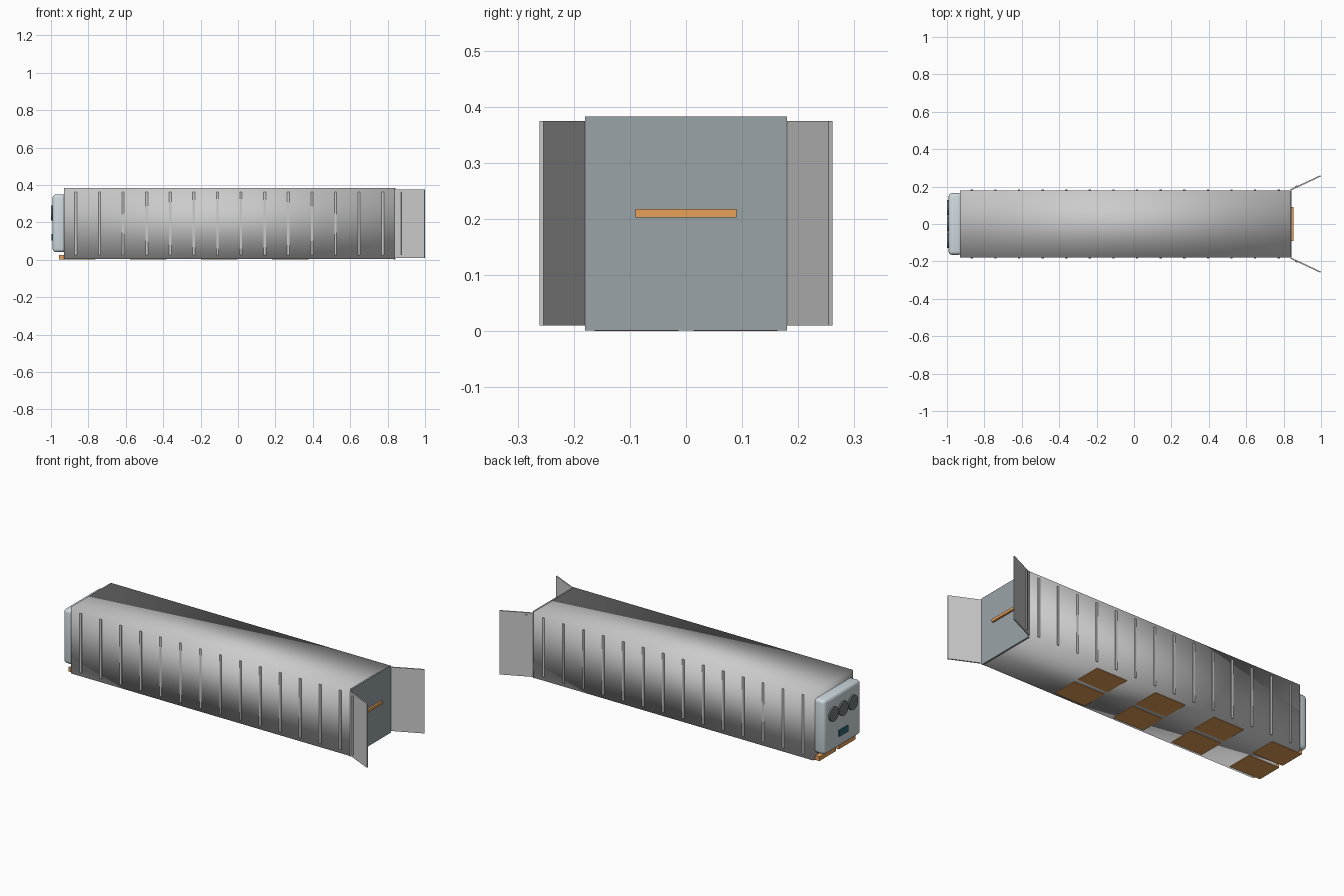
import bpy, math

if "Cube" in bpy.data.objects:
    bpy.data.objects.remove(bpy.data.objects["Cube"])


def material(name, rgb):
    m = bpy.data.materials.new(name)
    m.diffuse_color = (*rgb, 1)
    m.use_nodes = True
    m.node_tree.nodes["Principled BSDF"].inputs["Base Color"].default_value = m.diffuse_color
    return m


CLAD = material("pale_blue_grey", (0.62, 0.70, 0.74))
PANEL = material("slate", (0.32, 0.37, 0.39))
ORANGE = material("orange", (0.80, 0.36, 0.10))
DARK = material("dark_grey", (0.16, 0.19, 0.21))
TEAL = material("teal", (0.03, 0.14, 0.20))


def box(name, lo, hi, mat=None, bevel=0.0, rot=0.0, segments=3):
    """Box between two corners, optionally turned about its own z axis."""
    mid = [(a + b) / 2 for a, b in zip(lo, hi)]
    bpy.ops.mesh.primitive_cube_add(size=1, location=mid, rotation=(0, 0, rot))
    o = bpy.context.object
    o.name = name
    o.scale = [b - a for a, b in zip(lo, hi)]
    bpy.ops.object.transform_apply(location=False, rotation=False, scale=True)
    if mat:
        o.data.materials.append(mat)
    if bevel:
        b = o.modifiers.new("bevel", 'BEVEL')
        b.width, b.segments = bevel, segments
        bpy.ops.object.shade_smooth()
    return o


# Container shell, softly shaded across its corners as one surface
box("container_body", (-0.93, -0.18, 0.003), (0.838, 0.18, 0.383))
bpy.ops.object.shade_smooth()

# Rear bulkhead with its orange bar
box("rear_bulkhead", (0.832, -0.18, 0.001), (0.841, 0.18, 0.383), PANEL)
box("rear_bar", (0.84, -0.09, 0.203), (0.852, 0.09, 0.218), ORANGE)

# Side ribs and open rear doors, one set per side
angle = math.atan2(0.075, 0.16)
length = math.hypot(0.075, 0.16)
for side, s in (("right", 1), ("left", -1)):
    for i in range(14):
        x = -0.867 + i * 0.1262
        y0, y1 = sorted((s * 0.178, s * 0.1835))
        box(f"{side}_rib_{i + 1}", (x - 0.006, y0, 0.025), (x + 0.006, y1, 0.363))
    cx, cy = 0.918, s * 0.22
    box(f"{side}_door", (cx - length / 2, cy - 0.0035, 0.01),
        (cx + length / 2, cy + 0.0035, 0.375), rot=s * angle)
    bx, by = 0.868, s * 0.2015
    box(f"{side}_door_rod", (bx - 0.006, by - 0.004, 0.025),
        (bx + 0.006, by + 0.004, 0.363), rot=s * angle)

# Cooling unit on the closed end
box("cooling_unit", (-0.991, -0.165, 0.04), (-0.92, 0.165, 0.35), CLAD, bevel=0.018)
for i in range(3):
    loc = (-0.992, (i - 1) * 0.087, 0.25)
    bpy.ops.mesh.primitive_cylinder_add(vertices=32, radius=0.041, depth=0.014,
                                        location=loc, rotation=(0, math.pi / 2, 0))
    fan = bpy.context.object
    fan.name = f"cooling_fan_{i + 1}"
    fan.data.materials.append(DARK)
    bpy.ops.object.shade_smooth_by_angle()
box("control_display", (-0.998, -0.04, 0.103), (-0.985, 0.04, 0.138), TEAL)

# Orange pads set into the underside
for i in range(4):
    for j, y in enumerate((-0.088, 0.088)):
        x = -0.86 + i * 0.38
        box(f"floor_pad_{i + 1}_{j + 1}", (x - 0.097, y - 0.075, 0.0),
            (x + 0.097, y + 0.075, 0.024), ORANGE)
